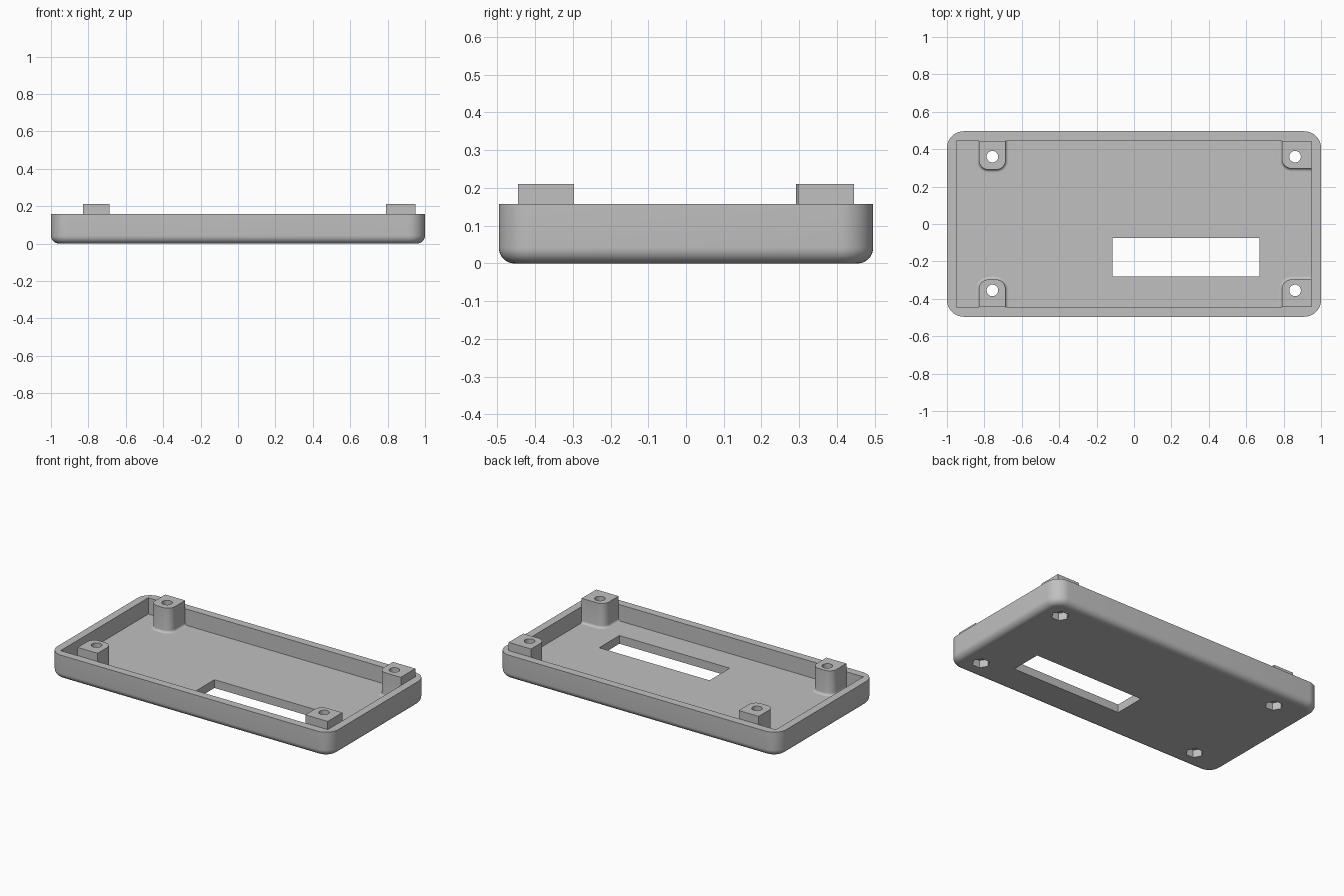
import bpy, bmesh, math

cube = bpy.data.objects.get("Cube")
if cube:
    bpy.data.objects.remove(cube, do_unlink=True)

HALF_X, HALF_Y = 1.0, 0.496
RIM, FLOOR, POST_TOP = 0.158, 0.053, 0.211
IN_X, IN_Y = 0.95, 0.445
POCKET = 0.048

grey = bpy.data.materials.new("plain grey plastic")
grey.use_nodes = True
colour = (0.53, 0.53, 0.53, 1)
grey.diffuse_color = colour
grey.node_tree.nodes["Principled BSDF"].inputs["Base Color"].default_value = colour


def outline(x0, x1, y0, y1, radii, steps=10):
    """Rectangle; radii: lower left, lower right, upper right, upper left."""
    points = []
    corners = ((x0, y0, 1, 1), (x1, y0, -1, 1), (x1, y1, -1, -1), (x0, y1, 1, -1))
    for i, ((x, y, sx, sy), r) in enumerate(zip(corners, radii)):
        if r == 0:
            points.append((x, y))
            continue
        for k in range(steps + 1):
            a = math.pi + (i + k / steps) * math.pi / 2
            points.append((x + sx * r + r * math.cos(a), y + sy * r + r * math.sin(a)))
    return points


def circle(x, y, r, n):
    return [(x + r * math.cos(math.tau * k / n), y + r * math.sin(math.tau * k / n)) for k in range(n)]


def walls(bm, layers):
    """Side faces through (height, outline) layers; returns the first and last ring."""
    rings = [[bm.verts.new((x, y, z)) for x, y in pts] for z, pts in layers]
    n = len(rings[0])
    for low, high in zip(rings, rings[1:]):
        for i in range(n):
            j = (i + 1) % n
            bm.faces.new((low[i], low[j], high[j], high[i]))
    return rings[0], rings[-1]


def flat(bm, loops):
    """Level face bounded by the first loop, with the other loops as holes."""
    edges = [bm.edges.get((ring[i - 1], ring[i])) for ring in loops for i in range(len(ring))]
    bmesh.ops.triangle_fill(bm, edges=edges, normal=(0, 0, 1))


def finish(name, bm):
    bmesh.ops.recalc_face_normals(bm, faces=bm.faces[:])
    bm.normal_update()
    for face in bm.faces:
        face.smooth = abs(face.normal.z) < 0.999
    for edge in bm.edges:
        edge.smooth = edge.calc_face_angle(0) < math.radians(30)
    mesh = bpy.data.meshes.new(name)
    bm.to_mesh(mesh)
    bm.free()
    mesh.materials.append(grey)
    bpy.context.collection.objects.link(bpy.data.objects.new(name, mesh))


# Screw posts: name, x range, inner end in y, hole position, touches side wall
posts = (
    ("back_right_post", -0.829, -0.687, 0.291, (-0.757, 0.36), False),
    ("front_right_post", -0.829, -0.687, -0.297, (-0.757, -0.355), False),
    ("back_left_post", 0.791, IN_X, 0.297, (0.861, 0.36), True),
    ("front_left_post", 0.791, IN_X, -0.297, (0.861, -0.355), True),
)
HOLE_R, NUT_R = 0.031, 0.052

# Tray outside with rounded corners and a rounded bottom edge
CORNER, EDGE = 0.09, 0.042
tray = bmesh.new()
layers = []
for k in range(9):
    a = k / 8 * math.pi / 2
    inset = EDGE * (1 - math.sin(a))
    layers.append((EDGE * (1 - math.cos(a)), outline(
        -HALF_X + inset, HALF_X - inset, -HALF_Y + inset, HALF_Y - inset, [CORNER - inset] * 4)))
layers.append((RIM, outline(-HALF_X, HALF_X, -HALF_Y, HALF_Y, [CORNER] * 4)))
base, rim = walls(tray, layers)

# Square-cornered cavity and the window through the floor
cavity = outline(-IN_X, IN_X, -IN_Y, IN_Y, [0] * 4)
floor, lip = walls(tray, [(FLOOR, cavity), (RIM, cavity)])
window = outline(-0.115, 0.67, -0.28, -0.075, [0] * 4)
window_low, window_high = walls(tray, [(0, window), (FLOOR, window)])
under, over = [base, window_low], [floor, window_high]

# Six-sided nut pockets underneath, with screw holes above them
for post in posts:
    nut, hole = circle(*post[4], NUT_R, 6), circle(*post[4], HOLE_R, 32)
    nut_low, nut_high = walls(tray, [(0, nut), (POCKET, nut)])
    hole_low, hole_high = walls(tray, [(POCKET, hole), (FLOOR, hole)])
    flat(tray, [nut_high, hole_low])
    under.append(nut_low)
    over.append(hole_high)
flat(tray, under)
flat(tray, over)
flat(tray, [rim, lip])
finish("tray", tray)

# Posts with a small fillet where they meet the floor
ROUND, FLARE = 0.05, 0.015
for name, x0, x1, end, centre, at_wall in posts:
    layers = []
    for k in range(6):
        a = k / 5 * math.pi / 2
        d = FLARE * (1 - math.sin(a))
        r = ROUND + d
        right, far = (x1, 0) if at_wall else (x1 + d, r)
        if end > 0:
            pts = outline(x0 - d, right, end - d, IN_Y, (r, far, 0, 0))
        else:
            pts = outline(x0 - d, right, -IN_Y, end + d, (0, 0, far, r))
        layers.append((FLOOR + FLARE * (1 - math.cos(a)), pts))
    layers.append((POST_TOP, pts))
    bm = bmesh.new()
    foot, top = walls(bm, layers)
    hole = circle(*centre, HOLE_R, 32)
    hole_low, hole_high = walls(bm, [(FLOOR, hole), (POST_TOP, hole)])
    flat(bm, [foot, hole_low])
    flat(bm, [top, hole_high])
    finish(name, bm)
